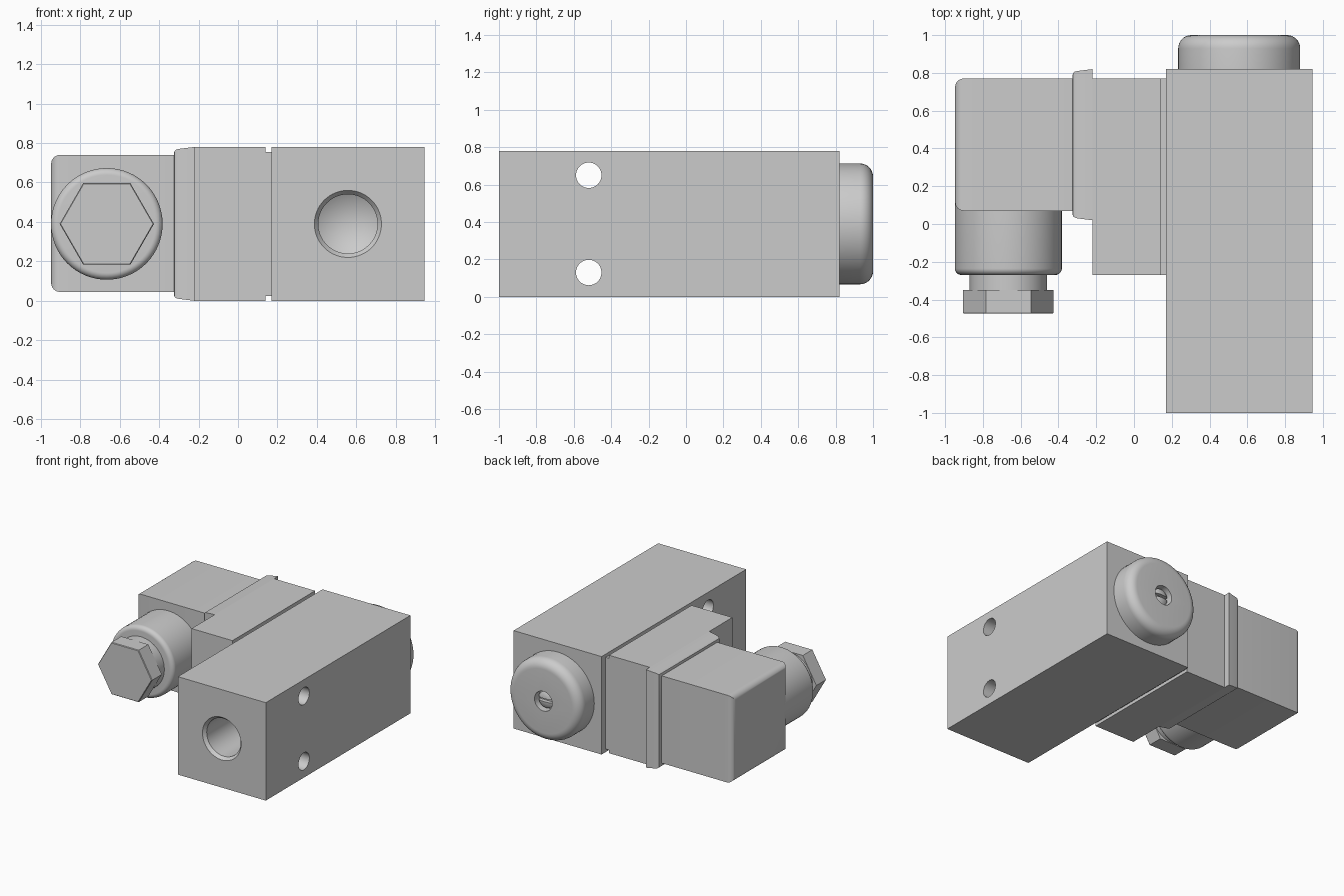
import bpy, bmesh, math

cube = bpy.data.objects.get("Cube")
if cube:
    bpy.data.objects.remove(cube, do_unlink=True)

grey = bpy.data.materials.new("plain grey")
grey.use_nodes = True
GREY = (0.6, 0.6, 0.6, 1)
grey.diffuse_color = GREY
grey.node_tree.nodes["Principled BSDF"].inputs["Base Color"].default_value = GREY


def finish(bm, name, smooth=True):
    bmesh.ops.recalc_face_normals(bm, faces=bm.faces)
    mesh = bpy.data.meshes.new(name)
    bm.to_mesh(mesh)
    bm.free()
    mesh.materials.append(grey)
    ob = bpy.data.objects.new(name, mesh)
    bpy.context.collection.objects.link(ob)
    if smooth:
        shade(ob)
    return ob


def activate(ob):
    bpy.ops.object.select_all(action='DESELECT')
    ob.select_set(True)
    bpy.context.view_layer.objects.active = ob


def shade(ob):
    activate(ob)
    bpy.ops.object.shade_smooth_by_angle(angle=math.radians(30))


def skin(bm, rings):
    """Join successive closed rings of points and cap both ends."""
    loops = [[bm.verts.new(p) for p in ring] for ring in rings]
    for a, b in zip(loops, loops[1:]):
        n = max(len(a), len(b))
        for i in range(n):
            j = (i + 1) % n
            if len(a) == 1:
                bm.faces.new((a[0], b[j], b[i]))
            elif len(b) == 1:
                bm.faces.new((a[i], a[j], b[0]))
            else:
                bm.faces.new((a[i], a[j], b[j], b[i]))
    for loop in (loops[0], loops[-1]):
        if len(loop) > 2:
            bm.faces.new(loop)


def lathe(name, profile, cx, cz, sides=64, axis='y', smooth=True):
    """Turn (radius, position) pairs about an axis; cx is y when axis is x."""
    rings = []
    for r, t in profile:
        ring = []
        for i in range(sides if r > 0 else 1):
            a = math.tau * i / sides
            u, z = cx + r * math.cos(a), cz + r * math.sin(a)
            ring.append((u, t, z) if axis == 'y' else (t, u, z))
        rings.append(ring)
    bm = bmesh.new()
    skin(bm, rings)
    return finish(bm, name, smooth)


def box(name, x, y, z, bevel=0):
    rings = [[(px, y[0], z[0]), (px, y[1], z[0]), (px, y[1], z[1]), (px, y[0], z[1])] for px in x]
    bm = bmesh.new()
    skin(bm, rings)
    if bevel:  # round the border of the -x face
        edges = [e for e in bm.edges if all(abs(v.co.x - x[0]) < 1e-5 for v in e.verts)]
        bmesh.ops.bevel(bm, geom=edges, offset=bevel, segments=6, profile=0.5, affect='EDGES')
    return finish(bm, name, bool(bevel))


def cut(ob, cutters):
    for c in cutters:
        mod = ob.modifiers.new("cut", 'BOOLEAN')
        mod.operation = 'DIFFERENCE'
        mod.solver = 'EXACT'
        mod.object = c
        activate(ob)
        bpy.ops.object.modifier_apply(modifier=mod.name)
        bpy.data.objects.remove(c, do_unlink=True)
    shade(ob)


def fillet(r, t, rad, way):
    """Quarter-round profile from the side wall to an end face at t."""
    return [(r - rad + rad * math.cos(a), t + way * rad * (math.sin(a) - 1))
            for a in (math.pi / 2 * i / 8 for i in range(9))]


MID = 0.39      # height of all main axes
PORT_X = 0.557
GLAND_X = -0.665

# Valve body with threaded ports and two mounting holes
body = box("valve_body", (0.17, 0.945), (-1, 0.82), (0, 0.78))
port = lathe("port_cutter", [(0.18, -1.01), (0.17, -1), (0.15, -0.975), (0.15, -0.62), (0, -0.53)],
             PORT_X, MID)
holes = [lathe("hole_cutter", [(0.068, 0.1), (0.068, 1.0)], -0.52, z, 40, 'x')
         for z in (0.13, 0.65)]
cut(body, [port] + holes)

# Round rear cap with a recessed slotted screw
cap = lathe("rear_cap", [(0.323, 0.8)] + fillet(0.323, 1.0, 0.07, 1), PORT_X, MID)
cut(cap, [lathe("recess_cutter", [(0.078, 0.94), (0.078, 1.02)], PORT_X, MID, 40)])
screw = lathe("adjusting_screw", [(0.066, 0.93), (0.066, 0.965), (0.05, 0.975), (0.025, 0.981), (0, 0.983)],
              PORT_X, MID, 40)
cut(screw, [box("slot_cutter", (PORT_X - 0.1, PORT_X + 0.1), (0.95, 1.02), (MID - 0.012, MID + 0.012))])

# Coil block and the recessed strip joining it to the body
box("joint_strip", (0.13, 0.18), (-0.27, 0.77), (0.025, 0.755))
box("coil_block", (-0.22, 0.14), (-0.27, 0.77), (0, 0.78))

# Tapered flange of the plug
bm = bmesh.new()
skin(bm, [[(x, y0 + d, d), (x, y1 - d, d), (x, y1 - d, 0.78 - d), (x, y0 + d, 0.78 - d)]
          for x, d in ((-0.22, 0), (-0.30, 0.01), (-0.314, 0.014), (-0.322, 0.021), (-0.325, 0.03))
          for y0, y1 in ((0.02, 0.82),)])
finish(bm, "plug_flange")

# Plug housing with rounded outer face
box("plug_housing", (-0.947, -0.32), (0.07, 0.77), (0.045, 0.74), 0.045)

# Cable gland: collar, neck and hexagonal nut
lathe("gland_collar", [(0.283, 0.12)] + fillet(0.283, -0.27, 0.035, -1), GLAND_X, MID)
lathe("gland_neck", [(0.205, -0.25), (0.205, -0.37)], GLAND_X, MID)
lathe("gland_nut", [(0.239, -0.35), (0.239, -0.47), (0.234, -0.475)], GLAND_X, MID, 6, smooth=False)
